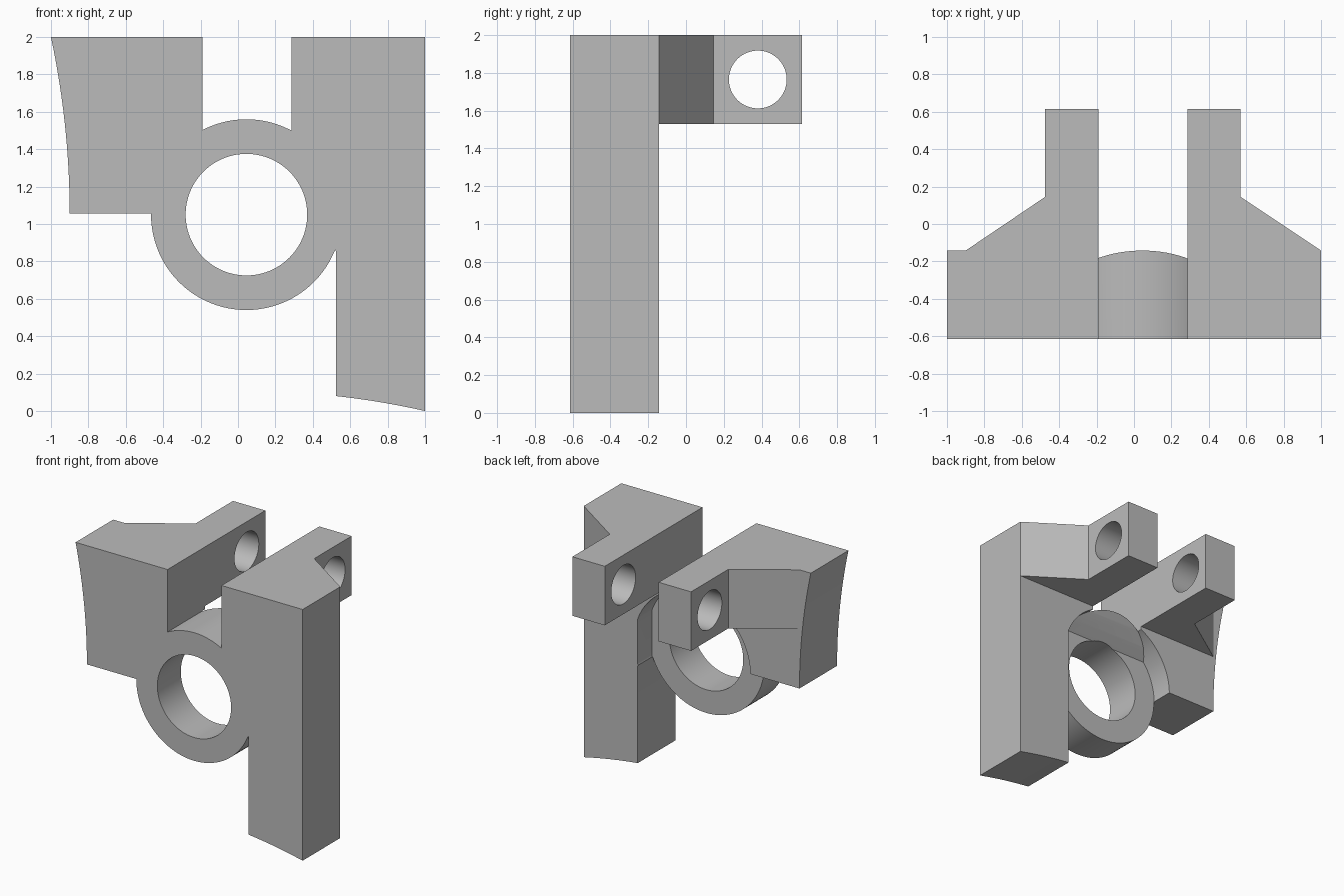
import bpy, bmesh, math

if "Cube" in bpy.data.objects:
    bpy.data.objects.remove(bpy.data.objects["Cube"])

metal = bpy.data.materials.new("light grey metal")
metal.use_nodes = True
grey = (0.5, 0.5, 0.5, 1)
metal.diffuse_color = grey
metal.node_tree.nodes["Principled BSDF"].inputs["Base Color"].default_value = grey

# Places a profile point (u, v) at depth d along an axis
PLACE = {"x": lambda u, v, d: (d, u, v),
         "y": lambda u, v, d: (u, d, v),
         "z": lambda u, v, d: (u, v, d)}


def prism(name, points, axis, start, end):
    bm = bmesh.new()
    low, high = ([bm.verts.new(PLACE[axis](u, v, d)) for u, v in points]
                 for d in (start, end))
    bm.faces.new(low)
    bm.faces.new(high)
    n = len(points)
    for i in range(n):
        j = (i + 1) % n
        bm.faces.new((low[i], low[j], high[j], high[i]))
    bmesh.ops.recalc_face_normals(bm, faces=bm.faces)
    mesh = bpy.data.meshes.new(name)
    bm.to_mesh(mesh)
    bm.free()
    mesh.materials.append(metal)
    obj = bpy.data.objects.new(name, mesh)
    bpy.context.collection.objects.link(obj)
    return obj


def circle(u, v, r, n=96):
    return [(u + r * math.cos(math.tau * i / n), v + r * math.sin(math.tau * i / n))
            for i in range(n)]


def combine(target, tool, operation):
    mod = target.modifiers.new("combine", "BOOLEAN")
    mod.operation = operation
    mod.solver = "EXACT"
    mod.object = tool
    bpy.ops.object.select_all(action="DESELECT")
    bpy.context.view_layer.objects.active = target
    target.select_set(True)
    bpy.ops.object.modifier_apply(modifier=mod.name)
    bpy.data.objects.remove(tool)


FRONT, BACK, RECESS = -0.615, -0.142, -0.32
CX, CZ = 0.045, 1.05

# Collar, solid until the bore is cut
body = prism("bracket_body", circle(CX, CZ, 0.51), "y", FRONT, BACK)

# Left plate with its bowed outer edge
bow = [(-0.9 - 0.1 * (i / 12) ** 2, 1.055 + 0.945 * i / 12) for i in range(13)]
left_plate = prism("left_plate", bow + [(-0.19, 2), (-0.19, 1.35), (-0.32, 1.055)],
                   "y", FRONT, BACK)
combine(body, left_plate, "UNION")

# Right plate and long leg with a slightly curved foot
foot = [(0.525 + u, 0.08 - 0.11 * u - 0.122 * u * u)
        for u in (0.475 * i / 8 for i in range(9))]
right_plate = prism("right_plate", foot + [(1, 2), (0.285, 2), (0.285, 1.4), (0.525, 0.85)],
                    "y", FRONT, BACK)
combine(body, right_plate, "UNION")

# Rear lugs with sloping shoulders
left_lug = [(-0.9, -0.3), (-0.9, BACK), (-0.475, 0.145), (-0.475, 0.615),
            (-0.19, 0.615), (-0.19, -0.3)]
right_lug = [(1, -0.3), (1, BACK), (0.57, 0.145), (0.57, 0.615),
             (0.285, 0.615), (0.285, -0.3)]
for name, outline in (("left_lug", left_lug), ("right_lug", right_lug)):
    combine(body, prism(name, outline, "z", 1.53, 2), "UNION")

# Round recess behind the collar, ramping out towards the top
recess = prism("recess_cutter", circle(CX, CZ, 0.512), "y", -0.4, 0)
ramp = [(RECESS, 0.4), (RECESS, 1.36), (-0.245, 1.43), (-0.18, 1.505),
        (BACK, 1.56), (0.1, 1.7), (0.1, 0.4)]
combine(recess, prism("ramp_cutter", ramp, "x", -0.7, 0.525), "INTERSECT")
combine(body, recess, "DIFFERENCE")

# Collar bore and the cross hole through both lugs
combine(body, prism("bore_cutter", circle(CX, CZ, 0.325), "y", -1, 1), "DIFFERENCE")
combine(body, prism("pin_cutter", circle(0.38, 1.765, 0.153, 64), "x", -1, 1), "DIFFERENCE")

bpy.ops.object.select_all(action="DESELECT")
body.select_set(True)
bpy.context.view_layer.objects.active = body
bpy.ops.object.shade_smooth_by_angle(angle=math.radians(30))
